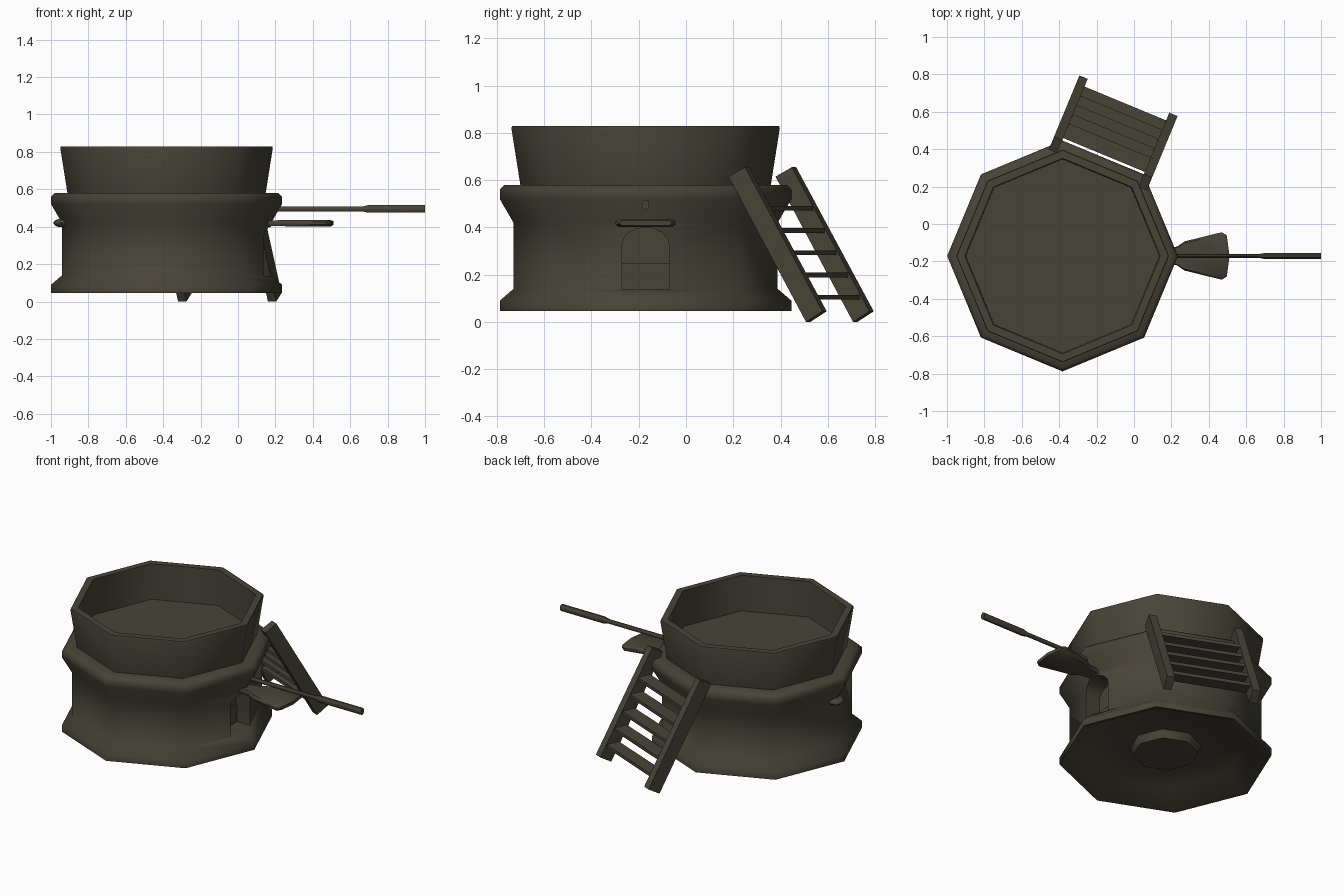
import bpy, bmesh, math
from mathutils import Vector

if "Cube" in bpy.data.objects:
    bpy.data.objects.remove(bpy.data.objects["Cube"])

CX, CY = -0.382, -0.171          # tower axis
mat = bpy.data.materials.new("dark olive clay")
mat.diffuse_color = (0.064, 0.057, 0.039, 1)
mat.use_nodes = True
mat.node_tree.nodes["Principled BSDF"].inputs["Base Color"].default_value = mat.diffuse_color


def make(name, bm, smooth=None):
    bmesh.ops.recalc_face_normals(bm, faces=bm.faces)
    me = bpy.data.meshes.new(name)
    bm.to_mesh(me)
    bm.free()
    me.materials.append(mat)
    ob = bpy.data.objects.new(name, me)
    bpy.context.collection.objects.link(ob)
    if smooth:
        smooth_it(ob, smooth)
    return ob


def smooth_it(ob, angle):
    bpy.ops.object.select_all(action='DESELECT')
    ob.select_set(True)
    bpy.context.view_layer.objects.active = ob
    bpy.ops.object.shade_smooth_by_angle(angle=math.radians(angle))


def loft(name, rings, smooth=None):
    """Skin a list of equal-length point rings and cap both ends."""
    bm = bmesh.new()
    vs = [[bm.verts.new(p) for p in r] for r in rings]
    n = len(rings[0])
    for a, b in zip(vs, vs[1:]):
        for i in range(n):
            j = (i + 1) % n
            bm.faces.new((a[i], a[j], b[j], b[i]))
    bm.faces.new(vs[0])
    bm.faces.new(vs[-1])
    return make(name, bm, smooth)


def octagon(r, z):
    return [(CX + r * math.cos(i * math.pi / 4), CY + r * math.sin(i * math.pi / 4), z)
            for i in range(8)]


# tower shell: from underside boss, round the outside, to the sunken roof floor
profile = [(0.19, 0.083), (0.207, 0.132), (0.471, 0.132), (0.60, 0.046), (0.617, 0.046),
           (0.617, 0.09), (0.559, 0.14), (0.559, 0.42), (0.617, 0.52), (0.617, 0.56),
           (0.597, 0.58), (0.53, 0.58), (0.568, 0.82), (0.565, 0.83), (0.522, 0.83),
           (0.517, 0.605)]
tower = loft("tower_body", [octagon(r, z) for r, z in profile])

# arched doorway recess cut into the +x corner
arch = [(-0.1, 0.137), (0.1, 0.137)]
arch += [(0.1 * math.cos(a), 0.325 + 0.075 * math.sin(a))
         for a in [math.pi * i / 8 for i in range(9)]]
cutter = loft("door_cutter", [[(x, CY + y, z) for y, z in arch] for x in (0.035, 0.4)])
cutter.hide_render = True
m = tower.modifiers.new("doorway", 'BOOLEAN')
m.operation = 'DIFFERENCE'
m.object = cutter
m.solver = 'EXACT'
bpy.ops.object.select_all(action='DESELECT')
tower.select_set(True)
bpy.context.view_layer.objects.active = tower
bpy.ops.object.modifier_apply(modifier=m.name)
bpy.data.objects.remove(cutter, do_unlink=True)
smooth_it(tower, 50)

# low half door at the back of the recess
loft("half_door", [[(x, CY - 0.099, 0.135), (x, CY + 0.099, 0.135),
                    (x, CY + 0.099, 0.25), (x, CY - 0.099, 0.25)] for x in (0.03, 0.043)])

# flat fan-shaped awning over the door
rings = []
for x, w, t, bow in ((0.15, 0.04, 0.014, 0), (0.23, 0.05, 0.016, 0), (0.27, 0.078, 0.017, 0),
                     (0.495, 0.127, 0.017, 0.025), (0.511, 0.11, 0.01, 0.015)):
    rings.append([(x - bow * abs(a), CY + w * a, 0.419 + t * b) for a, b in
                  ((-1, -0.4), (-0.9, -1), (0, -1), (0.9, -1), (1, -0.4),
                   (1, 0.4), (0.9, 1), (0, 1), (-0.9, 1), (-1, 0.4))])
loft("door_awning", rings, 40)

# pole with thicker outer end
rings = []
for x, r in ((0.15, 0.014), (0.665, 0.014), (0.695, 0.022), (1.0, 0.022)):
    rings.append([(x, CY + 0.75 * r * math.cos(i * math.pi / 4 + 0.39),
                   0.495 + r * math.sin(i * math.pi / 4 + 0.39)) for i in range(8)])
loft("pole", rings, 50)

# rounded knob on the -x corner
bm = bmesh.new()
bmesh.ops.create_uvsphere(bm, u_segments=12, v_segments=8, radius=1)
for v in bm.verts:
    v.co = Vector((-0.945 + v.co.x * 0.042, CY + v.co.y * 0.055, 0.42 + v.co.z * 0.022))
make("side_knob", bm, 50)

# leaning ladder on the back-right face: u runs outward, s runs sideways
ang = math.radians(67.5)
out = Vector((math.cos(ang), math.sin(ang), 0))
side = Vector((math.sin(ang), -math.cos(ang), 0))
origin = Vector((-0.192, 0.293, 0))


def ladder_part(name, section, s0, s1):
    loft(name, [[origin + out * u + side * s + Vector((0, 0, z)) for u, z in section]
                for s in (s0, s1)])


rail = [(-0.005, 0.615), (0.07, 0.655), (0.425, 0.045), (0.35, 0)]
for label, s in (("left", -0.26), ("right", 0.26)):
    ladder_part("ladder_rail_" + label, rail, s - 0.024, s + 0.024)
for i in range(5):
    z = 0.105 + i * 0.094
    u = 0.35 * (1 - z / 0.615) + 0.006
    ladder_part(f"ladder_tread_{i + 1}",
                [(u, z - 0.01), (u + 0.084, z - 0.01), (u + 0.084, z + 0.01), (u, z + 0.01)],
                -0.25, 0.25)
